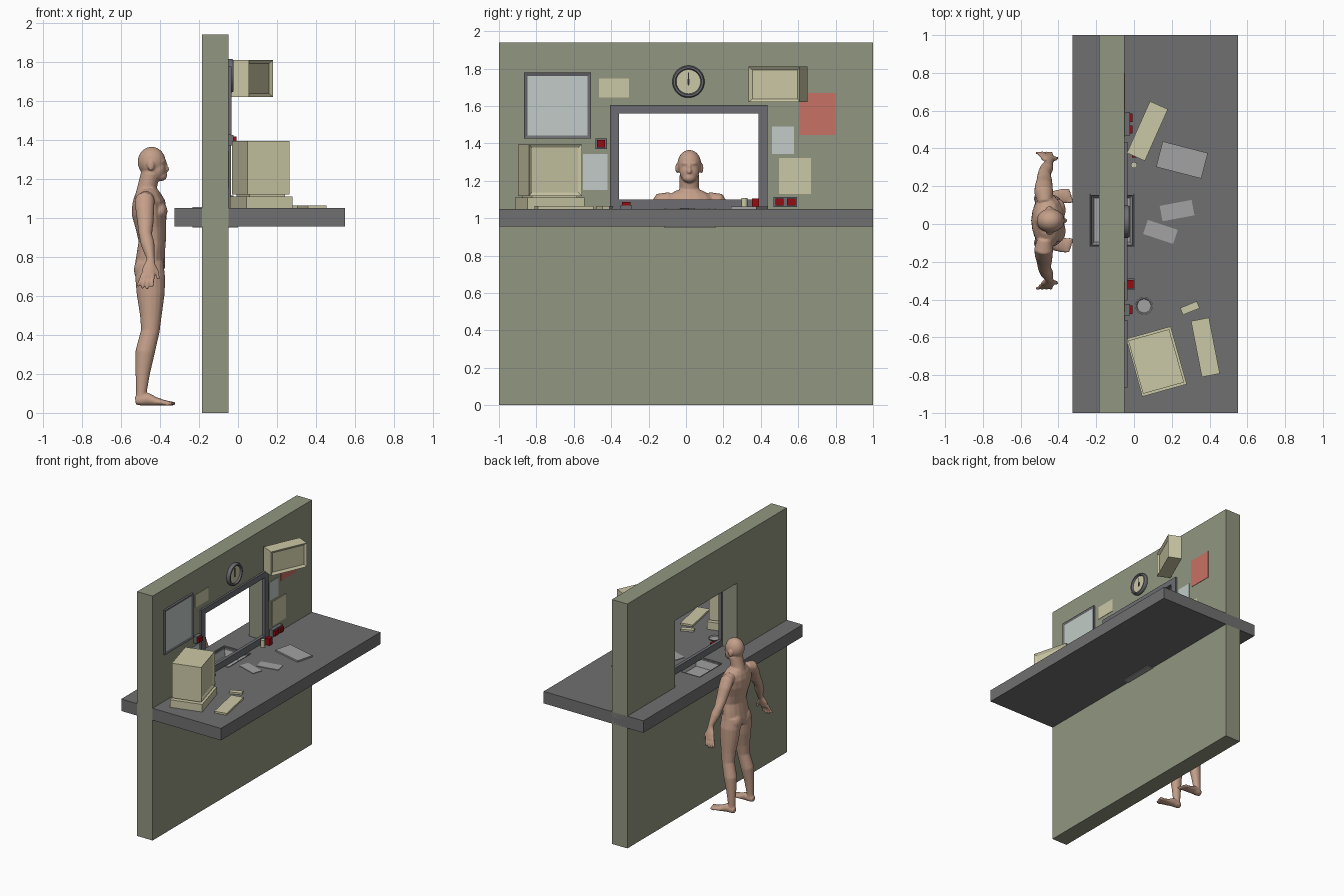
import bpy, bmesh, math
from mathutils import Vector, Matrix


def mat(name, r, g, b):
    m = bpy.data.materials.new(name)
    m.diffuse_color = (r, g, b, 1)
    return m


GREEN = mat("wall_green", 0.285, 0.305, 0.216)
GREY = mat("counter_grey", 0.162, 0.162, 0.165)
SLATE = mat("frame_slate", 0.15, 0.152, 0.168)
LIGHT = mat("light_grey", 0.36, 0.36, 0.36)
CREAM = mat("cream", 0.60, 0.58, 0.38)
PALE = mat("pale_glass", 0.54, 0.60, 0.57)
RED = mat("red", 0.30, 0.004, 0.006)
SALMON = mat("salmon", 0.58, 0.165, 0.125)
SKIN = mat("skin", 0.55, 0.345, 0.25)
DARK = mat("dark", 0.03, 0.03, 0.03)


def finish(name, bm, *mats):
    me = bpy.data.meshes.new(name)
    bmesh.ops.recalc_face_normals(bm, faces=bm.faces)
    bm.to_mesh(me)
    bm.free()
    ob = bpy.data.objects.new(name, me)
    bpy.context.collection.objects.link(ob)
    for m in mats:
        me.materials.append(m)
    return ob


def box(name, x, y, z, m, inset=None, axis=None, inner=None):
    """Box from ranges; the face along axis can be inset as (border, depth)."""
    bm = bmesh.new()
    size = [r[1] - r[0] for r in (x, y, z)]
    mid = [(r[0] + r[1]) / 2 for r in (x, y, z)]
    bmesh.ops.create_cube(bm, size=1, matrix=Matrix.Diagonal((*size, 1)))
    if inset:
        bm.normal_update()
        f = [f for f in bm.faces if f.normal.dot(Vector(axis)) > 0.9]
        bmesh.ops.inset_region(bm, faces=f, thickness=inset[0], use_even_offset=True)
        bmesh.ops.translate(bm, verts=f[0].verts, vec=Vector(axis) * -inset[1])
        if inner:
            f[0].material_index = 1
    ob = finish(name, bm, *([m, inner] if inner else [m]))
    ob.location = mid
    return ob


def turned(name, cx, cy, z, sx, sy, deg, m, **kw):
    """Box resting at a centre, turned about z."""
    ob = box(name, (cx - sx / 2, cx + sx / 2), (cy - sy / 2, cy + sy / 2), z, m, **kw)
    ob.rotation_euler.z = math.radians(deg)
    return ob


def cut(ob, x, y, z):
    c = box("cutter", x, y, z, GREY)
    c.hide_render = True
    md = ob.modifiers.new("cut", 'BOOLEAN')
    md.object, md.solver = c, 'EXACT'
    bpy.context.view_layer.objects.active = ob
    bpy.ops.object.modifier_apply(modifier="cut")
    bpy.data.objects.remove(c)


def lathe(name, prof, m, loc, along_x=False, n=40):
    """Closed turned shape from (radius, height) points."""
    bm = bmesh.new()
    rings = [[bm.verts.new((r * math.cos(2 * math.pi * i / n), r * math.sin(2 * math.pi * i / n), h))
              for i in range(n)] for r, h in prof]
    for a, b in zip(rings, rings[1:]):
        for i in range(n):
            bm.faces.new((a[i], a[(i + 1) % n], b[(i + 1) % n], b[i]))
    bm.faces.new(rings[0])
    bm.faces.new(rings[-1])
    ob = finish(name, bm, m)
    ob.location = loc
    if along_x:
        ob.rotation_euler.y = math.pi / 2
    return ob


# Wall, counter and pass-through tray
X0 = -0.05
wall = box("wall", (-0.185, X0), (-1, 1), (0, 1.94), GREEN)
cut(wall, (-0.4, 0.2), (-0.375, 0.405), (1.02, 1.58))
counter = box("counter", (-0.325, 0.55), (-1, 1), (0.955, 1.05), GREY)
for ob in (wall, counter):
    cut(ob, (-0.226, -0.007), (-0.112, 0.152), (0.965, 1.3))
box("tray", (-0.233, 0), (-0.118, 0.16), (0.95, 1.055), LIGHT, inset=(0.022, 0.07), axis=(0, 0, 1))

# Window frame on the inner side
frame = box("window_frame", (-0.06, -0.035), (-0.405, 0.435), (1.045, 1.605), SLATE)
cut(frame, (-0.1, 0.1), (-0.358, 0.387), (1.10, 1.56))

# Framed mirror and wall papers
box("mirror", (X0, -0.034), (-0.866, -0.508), (1.425, 1.778), SLATE,
    inset=(0.018, 0.006), axis=(1, 0, 0), inner=PALE)
for i, (y0, y1, z0, z1, m) in enumerate([
        (-0.465, -0.305, 1.644, 1.746, CREAM), (-0.55, -0.42, 1.152, 1.344, PALE),
        (0.604, 0.80, 1.446, 1.67, SALMON), (0.46, 0.578, 1.344, 1.489, PALE),
        (0.497, 0.668, 1.13, 1.323, CREAM)]):
    box(f"wall_paper_{i}", (X0 - 0.002, X0 + 0.003), (y0, y1), (z0, z1), m)

# Clock
lathe("clock_rim", [(0.086, 0), (0.086, 0.018), (0.08, 0.027), (0.07, 0.027), (0.064, 0.012)],
      SLATE, (X0, 0.013, 1.73), True)
lathe("clock_face", [(0.065, 0), (0.065, 0.014)], CREAM, (X0, 0.013, 1.73), True)
box("minute_hand", (-0.037, -0.033), (0.010, 0.016), (1.71, 1.78), DARK)
box("hour_hand", (-0.037, -0.033), (0.008, 0.018), (1.715, 1.745), DARK)

# Computer, keyboard and mouse-like pad
turned("computer_base", 0.119, -0.728, (1.05, 1.11), 0.245, 0.318, 15.6, CREAM)
turned("monitor_foot", 0.117, -0.728, (1.11, 1.125), 0.19, 0.25, 15.6, CREAM)
turned("monitor", 0.117, -0.728, (1.12, 1.395), 0.225, 0.292, 15.6, CREAM,
       inset=(0.018, 0.012), axis=(1, 0, 0))
turned("keyboard", 0.378, -0.653, (1.05, 1.064), 0.097, 0.302, 11, CREAM)
turned("number_pad", 0.296, -0.445, (1.05, 1.064), 0.095, 0.04, 22, CREAM)

# Angled wall screen
turned("wall_screen", 0.071, 0.492, (1.62, 1.81), 0.104, 0.30, -24, CREAM,
       inset=(0.018, 0.014), axis=(1, 0, 0))

# Counter papers, clipboard and dish
turned("clipboard", 0.254, 0.339, (1.05, 1.062), 0.247, 0.14, -14.5, LIGHT)
turned("paper_a", 0.228, 0.071, (1.05, 1.054), 0.172, 0.083, 10.6, LIGHT)
turned("paper_b", 0.14, -0.042, (1.05, 1.054), 0.167, 0.079, -18.4, LIGHT)
lathe("dish", [(0.038, 0), (0.047, 0.012), (0.041, 0.012), (0.036, 0.005)], LIGHT, (0.053, -0.434, 1.05))

# Red buttons in slate housings
for i, (y, z) in enumerate([(-0.454, 1.398), (0.5, 1.087), (0.563, 1.087)]):
    box(f"button_housing_{i}", (X0, -0.022), (y - 0.031, y + 0.031), (z - 0.027, z + 0.027), SLATE)
    box(f"button_{i}", (-0.03, -0.007), (y - 0.022, y + 0.022), (z - 0.019, z + 0.019), RED)
box("desk_button_housing", (X0, 0.003), (-0.35, -0.288), (1.05, 1.068), SLATE)
box("desk_button", (-0.045, -0.002), (-0.341, -0.297), (1.06, 1.087), RED)
lathe("cream_stamp", [(0.016, 0), (0.016, 0.058)], CREAM, (0, 0.312, 1.05), n=16)
box("red_stamp", (-0.01, 0.03), (0.352, 0.389), (1.05, 1.105), RED)

# Standing person, built as overlapping volumes then fused
body = bmesh.new()


def tube(pts, ref=(1, 0, 0), n=16):
    """Path of (x, y, z, radius along ref, radius across)."""
    P = [Vector(p[:3]) for p in pts]
    rings = []
    for i, p in enumerate(pts):
        t = (P[min(i + 1, len(P) - 1)] - P[max(i - 1, 0)]).normalized()
        u = (Vector(ref) - t * t.dot(Vector(ref))).normalized()
        v = t.cross(u)
        rings.append([body.verts.new(P[i] + u * p[3] * math.cos(2 * math.pi * k / n)
                                     + v * p[4] * math.sin(2 * math.pi * k / n)) for k in range(n)])
    for a, b in zip(rings, rings[1:]):
        for k in range(n):
            body.faces.new((a[k], a[(k + 1) % n], b[(k + 1) % n], b[k]))
    body.faces.new(rings[0])
    body.faces.new(rings[-1])


def blob(c, r):
    bmesh.ops.create_uvsphere(body, u_segments=20, v_segments=14, radius=1,
                              matrix=Matrix.Translation(c) @ Matrix.Diagonal((*r, 1)))


# torso and neck
tube([(-.455, 0, .69, .055, .10), (-.452, 0, .75, .078, .13), (-.447, 0, .82, .072, .122),
      (-.44, 0, .88, .07, .112), (-.447, 0, .95, .078, .118), (-.455, 0, 1.02, .09, .135),
      (-.458, 0, 1.08, .085, .145), (-.465, 0, 1.12, .068, .12), (-.468, 0, 1.148, .05, .07)])
tube([(-.475, 0, 1.10, .056, .062), (-.465, 0, 1.16, .05, .053), (-.45, 0, 1.23, .048, .053)])
# head, jaw, nose and brow
blob((-.443, 0, 1.288), (.072, .064, .077))
blob((-.415, 0, 1.25), (.047, .053, .06))
blob((-.398, 0, 1.215), (.034, .036, .026))
blob((-.366, 0, 1.25), (.014, .012, .014))
blob((-.372, 0, 1.268), (.010, .009, .026))
blob((-.386, 0, 1.292), (.017, .042, .010))
blob((-.372, 0, 1.222), (.009, .02, .010))
for s in (-1, 1):
    blob((-.447, s * .066, 1.268), (.018, .009, .027))
    blob((-.40, s * .055, 1.035), (.038, .06, .045))
    blob((-.485, s * .055, .735), (.049, .06, .065))
    # leg and foot
    tube([(-.452, s * .065, .77, .07, .06), (-.45, s * .07, .69, .077, .07), (-.448, s * .076, .61, .072, .064),
          (-.447, s * .088, .5, .056, .05), (-.45, s * .095, .42, .048, .043),
          (-.477, s * .105, .31, .05, .046), (-.489, s * .112, .2, .037, .033),
          (-.496, s * .117, .1, .027, .025), (-.497, s * .118, .05, .03, .026)])
    tube([(-.526, s * .118, .062, .02, .02), (-.50, s * .118, .067, .03, .028), (-.46, s * .12, .07, .032, .03),
          (-.42, s * .125, .058, .022, .034), (-.375, s * .13, .051, .014, .04),
          (-.345, s * .131, .048, .011, .036)], ref=(0, 0, 1))
    for k in range(5):
        blob((-.342 - .005 * k, s * (.102 + .015 * k), .048), (.024, .0095 - .0006 * k, .011))
    # arm, palm, fingers and thumb
    tube([(-.472, s * .10, 1.10, .04, .04), (-.478, s * .15, 1.092, .05, .046),
          (-.478, s * .18, 1.045, .048, .040), (-.475, s * .21, .98, .042, .036),
          (-.475, s * .25, .915, .034, .032), (-.463, s * .275, .865, .035, .032),
          (-.45, s * .305, .80, .022, .024), (-.447, s * .318, .77, .022, .018)])
    tube([(-.447, s * .312, .785, .022, .018), (-.457, s * .332, .735, .036, .016),
          (-.463, s * .345, .695, .036, .013)])
    for k in range(4):
        x = -.436 - .018 * k
        tube([(x, s * .342, .71, .0095, .0095),
              (x - .004 - .004 * k, s * .358, .665, .009, .009),
              (x - .006 - .007 * k, s * .358, .63 + .012 * abs(k - 1.3), .0075, .0075)], n=10)
    tube([(-.437, s * .322, .755, .015, .013), (-.415, s * .328, .72, .011, .011),
          (-.408, s * .332, .685, .008, .008)], n=10)

person = finish("person", body, SKIN)
person.location.y = 0.018
rm = person.modifiers.new("fuse", 'REMESH')
rm.mode, rm.voxel_size, rm.use_smooth_shade = 'VOXEL', 0.0055, True
sm = person.modifiers.new("soften", 'SMOOTH')
sm.factor, sm.iterations = 0.5, 4
bpy.context.view_layer.objects.active = person
for name in ("fuse", "soften"):
    bpy.ops.object.modifier_apply(modifier=name)
